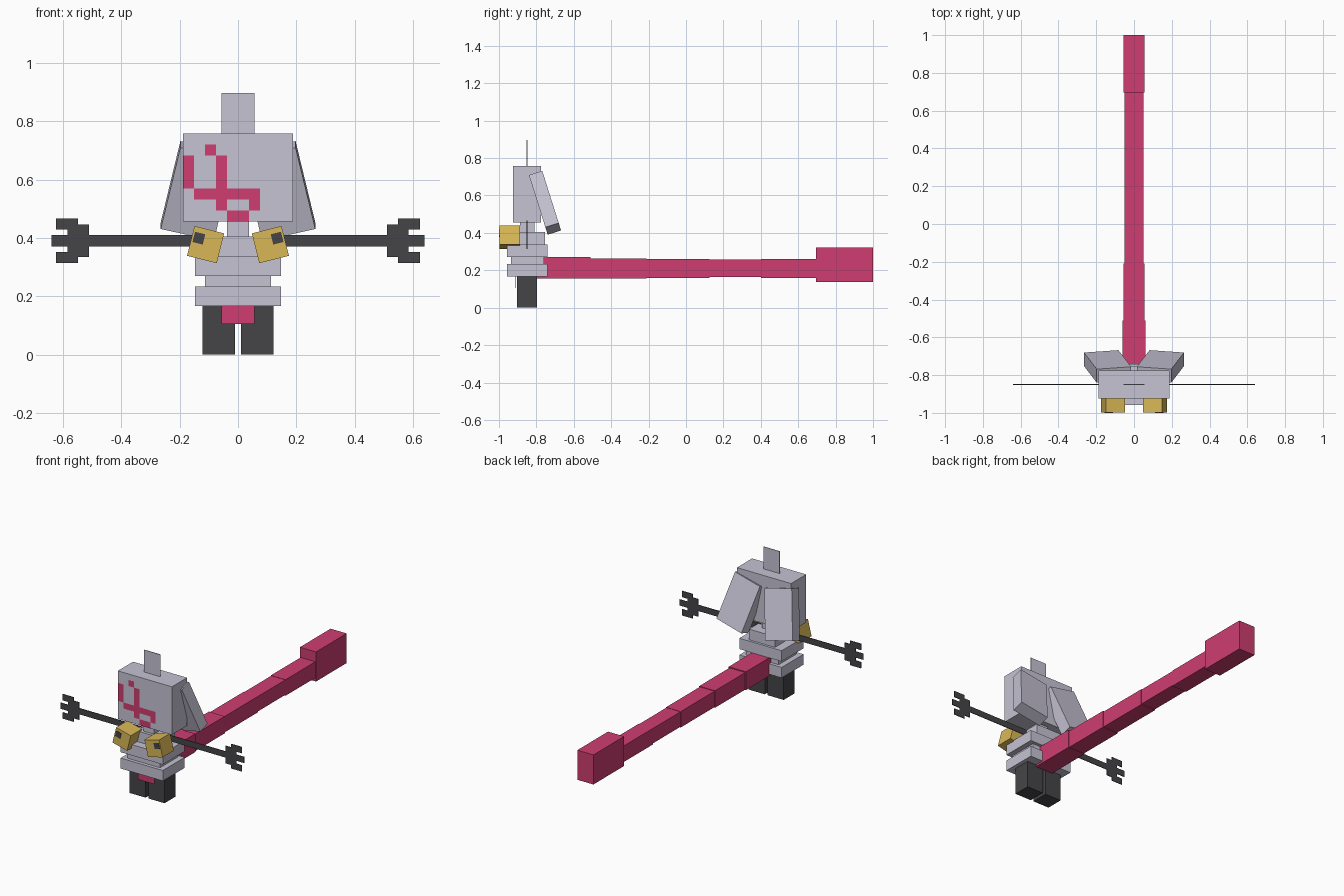
import bpy, bmesh, math
from mathutils import Matrix, Vector

cube = bpy.data.objects.get("Cube")
if cube:
    bpy.data.objects.remove(cube, do_unlink=True)


def material(name, srgb):
    lin = [c / 12.92 if c <= 0.04045 else ((c + 0.055) / 1.055) ** 2.4 for c in srgb] + [1.0]
    m = bpy.data.materials.new(name)
    m.use_nodes = True
    m.diffuse_color = lin
    m.node_tree.nodes["Principled BSDF"].inputs["Base Color"].default_value = lin
    return m


GREY = material("pale grey", (0.78, 0.765, 0.83))
PINK = material("crimson pink", (0.81, 0.24, 0.44))
GOLD = material("gold", (0.85, 0.72, 0.34))
DARK = material("charcoal", (0.27, 0.265, 0.28))


def finish(name, bm, *mats):
    bmesh.ops.recalc_face_normals(bm, faces=bm.faces)
    mesh = bpy.data.meshes.new(name)
    bm.to_mesh(mesh)
    bm.free()
    for m in mats:
        mesh.materials.append(m)
    ob = bpy.data.objects.new(name, mesh)
    bpy.context.scene.collection.objects.link(ob)
    return ob


def block(name, mat, size, center, rot=Matrix.Identity(4)):
    """Box of a given size, turned by rot and placed at center."""
    bm = bmesh.new()
    bmesh.ops.create_cube(bm, size=1, matrix=Matrix.Translation(center) @ rot @ Matrix.Diagonal((*size, 1)))
    return finish(name, bm, mat)


def span(name, mat, x, y, z):
    """Box given by its limits on each axis."""
    return block(name, mat, [b - a for a, b in (x, y, z)], [(a + b) / 2 for a, b in (x, y, z)])


def turn(deg, axis):
    return Matrix.Rotation(math.radians(deg), 4, axis)


# Head: the front is cut into a 10 x 8 grid and the marking is coloured by cell
MARKING = ["..........",
           "..#.......",
           "#..#......",
           "#..#......",
           "#..#......",
           ".######...",
           "...#..#...",
           "....##...."]
HX, HY0, HY1, HZ0, HZ1 = 0.188, -0.925, -0.775, 0.456, 0.758
CW, CH = 2 * HX / 10, (HZ1 - HZ0) / 8
bm = bmesh.new()
bmesh.ops.create_cube(bm, size=1, matrix=Matrix.Translation((0, (HY0 + HY1) / 2, (HZ0 + HZ1) / 2))
                      @ Matrix.Diagonal((2 * HX, HY1 - HY0, HZ1 - HZ0, 1)))
cuts = [((-HX + i * CW, 0, 0), (1, 0, 0)) for i in range(1, 10)]
cuts += [((0, 0, HZ0 + i * CH), (0, 0, 1)) for i in range(1, 8)]
for co, no in cuts:
    bmesh.ops.bisect_plane(bm, geom=bm.verts[:] + bm.edges[:] + bm.faces[:], plane_co=co, plane_no=no)
bm.normal_update()
for f in bm.faces:
    c = f.calc_center_median()
    if f.normal.y < -0.9:
        f.material_index = int(MARKING[int((HZ1 - c.z) / CH)][int((c.x + HX) / CW)] == "#")
finish("head", bm, GREY, PINK)

# Flat crest on the head, and the neck
span("crest", GREY, (-0.056, 0.056), (-0.852, -0.848), (0.755, 0.897))
span("neck", GREY, (-0.0375, 0.0375), (-0.887, -0.81), (0.39, 0.46))

# Stacked body tiers
for name, hx, y, z in (("chest", 0.09, (-0.905, -0.755), (0.335, 0.405)),
                       ("upper_tier", 0.147, (-0.957, -0.74), (0.27, 0.338)),
                       ("waist", 0.113, (-0.936, -0.76), (0.23, 0.272)),
                       ("lower_tier", 0.147, (-0.957, -0.74), (0.167, 0.233))):
    span(name, GREY, (-hx, hx), y, z)

# Cloth hanging in front of the legs
span("front_cloth", PINK, (-0.056, 0.056), (-0.912, -0.908), (0.105, 0.17))

# Hand and arm outline, lower half, mirrored about the arm's centre line
ARM_Z = 0.39
lower = [(0.07, 0.371), (0.51, 0.371), (0.51, 0.335), (0.548, 0.335), (0.548, 0.313), (0.623, 0.313),
         (0.623, 0.352), (0.585, 0.352), (0.585, 0.371), (0.64, 0.371)]
outline = lower + [(x, 2 * ARM_Z - z) for x, z in reversed(lower)]

for side, s in (("left", 1), ("right", -1)):
    # Legs
    span(side + "_leg", DARK, sorted((s * 0.01, s * 0.122)), (-0.904, -0.797), (0, 0.17))

    # Flat arms with clawed hands
    bm = bmesh.new()
    face = bm.faces.new([bm.verts.new((s * x, -0.852, z)) for x, z in outline])
    ext = bmesh.ops.extrude_face_region(bm, geom=[face])
    bmesh.ops.translate(bm, vec=(0, 0.004, 0),
                        verts=[v for v in ext["geom"] if isinstance(v, bmesh.types.BMVert)])
    finish(side + "_arm", bm, DARK)

    # Drooping ears, swept back and splayed out
    block(side + "_ear", GREY, (0.187, 0.075, 0.3), (s * 0.14, -0.754, 0.561),
          turn(17.5, 'X') @ turn(-13 * s, 'Y'))

    # Gold chest blocks, each with a dark square on its front
    tilt = turn(-14 * s, 'Y')
    block(side + "_gold_block", GOLD, (0.105, 0.111, 0.105), (s * 0.111, -0.9425, 0.377), tilt)
    block(side + "_gold_block_spot", DARK, (0.036, 0.004, 0.036), (s * 0.134, -0.998, 0.399), tilt)

# Long straight tail with a thick tip
for i, (hx, y, z) in enumerate([(0.06, (-0.797, -0.51), (0.155, 0.27)),
                                (0.055, (-0.51, -0.21), (0.157, 0.264)),
                                (0.051, (-0.21, 0.125), (0.16, 0.26)),
                                (0.049, (0.125, 0.40), (0.164, 0.258)),
                                (0.051, (0.40, 0.695), (0.159, 0.26))], 1):
    span(f"tail_segment_{i}", PINK, (-hx, hx), y, z)
span("tail_tip", PINK, (-0.056, 0.056), (0.695, 1.0), (0.137, 0.323))
